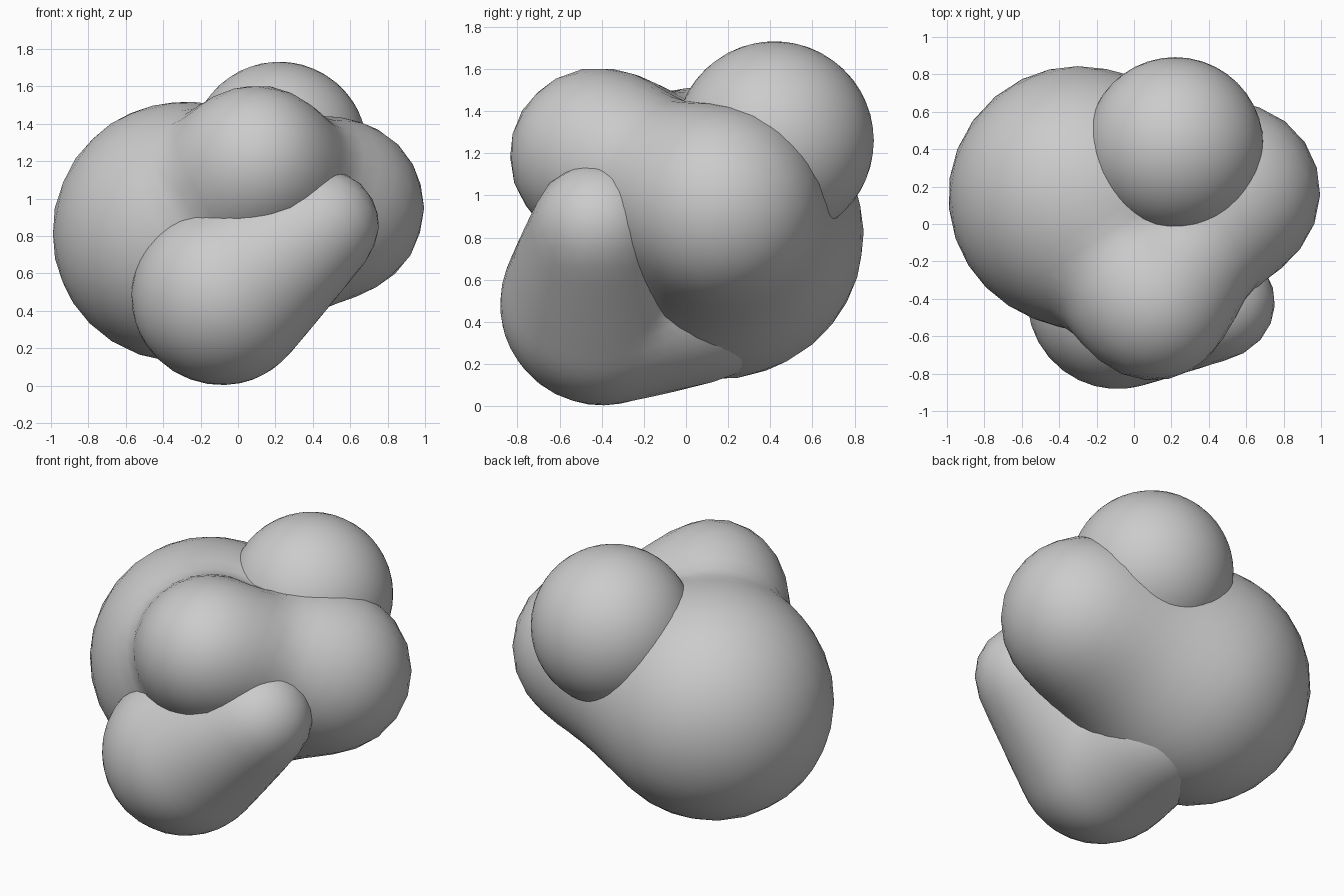
import bpy, bmesh
from mathutils import Vector

if "Cube" in bpy.data.objects:
    bpy.data.objects.remove(bpy.data.objects["Cube"])


def blend(a, b, pinch, steps=24):
    """Chain of balls swept from ball a to ball b, slightly waisted halfway."""
    chain = []
    for i in range(steps + 1):
        t = i / steps
        centre = Vector(a[:3]).lerp(Vector(b[:3]), t)
        radius = a[3] + (b[3] - a[3]) * t - pinch * (4 * t * (1 - t)) ** 2
        chain.append((centre, radius))
    return chain


def exit_distance(origin, d, balls):
    """Distance along d at which the union of the balls is left."""
    best = 0.05
    for centre, r in balls:
        m = centre - origin
        b = m.dot(d)
        disc = b * b - m.length_squared + r * r
        if disc > 0:
            best = max(best, b + disc ** 0.5)
    return best


def blob(name, origin, balls, smooth=2):
    """Skin a group of balls with an icosphere pushed out to their surface."""
    origin = Vector(origin)
    bm = bmesh.new()
    bmesh.ops.create_icosphere(bm, subdivisions=4, radius=1)
    for v in bm.verts:
        d = v.co.normalized()
        v.co = origin + d * exit_distance(origin, d, balls)
    for f in bm.faces:
        f.smooth = True
    mesh = bpy.data.meshes.new(name)
    bm.to_mesh(mesh)
    bm.free()
    obj = bpy.data.objects.new(name, mesh)
    bpy.context.collection.objects.link(obj)
    if smooth:
        mod = obj.modifiers.new("soften", 'SMOOTH')
        mod.factor = 0.4
        mod.iterations = smooth
    return obj


# Main body: three balls (x, y, z, radius) melted together
left = (-0.30, 0.15, 0.82, 0.70)
right = (0.52, 0.17, 0.95, 0.485)
front = (0.10, -0.42, 1.19, 0.425)
blob("main_body", (0.05, 0.0, 0.95),
     blend(left, right, 0.02) + blend(left, front, 0.08) + blend(right, front, 0.06))

# Lower front lobe: large ball rising to a small one, tail running under the body
low = (-0.09, -0.40, 0.485, 0.485)
high = (0.45, -0.42, 0.86, 0.31)
tail = (-0.13, 0.05, 0.50, 0.40)
blob("front_lobe", (0.08, -0.39, 0.58),
     blend(low, high, 0.0) + blend(low, tail, 0.0))

# Ball on top at the back
blob("top_ball", (0.22, 0.42, 1.26), [(Vector((0.22, 0.42, 1.26)), 0.472)], smooth=0)
